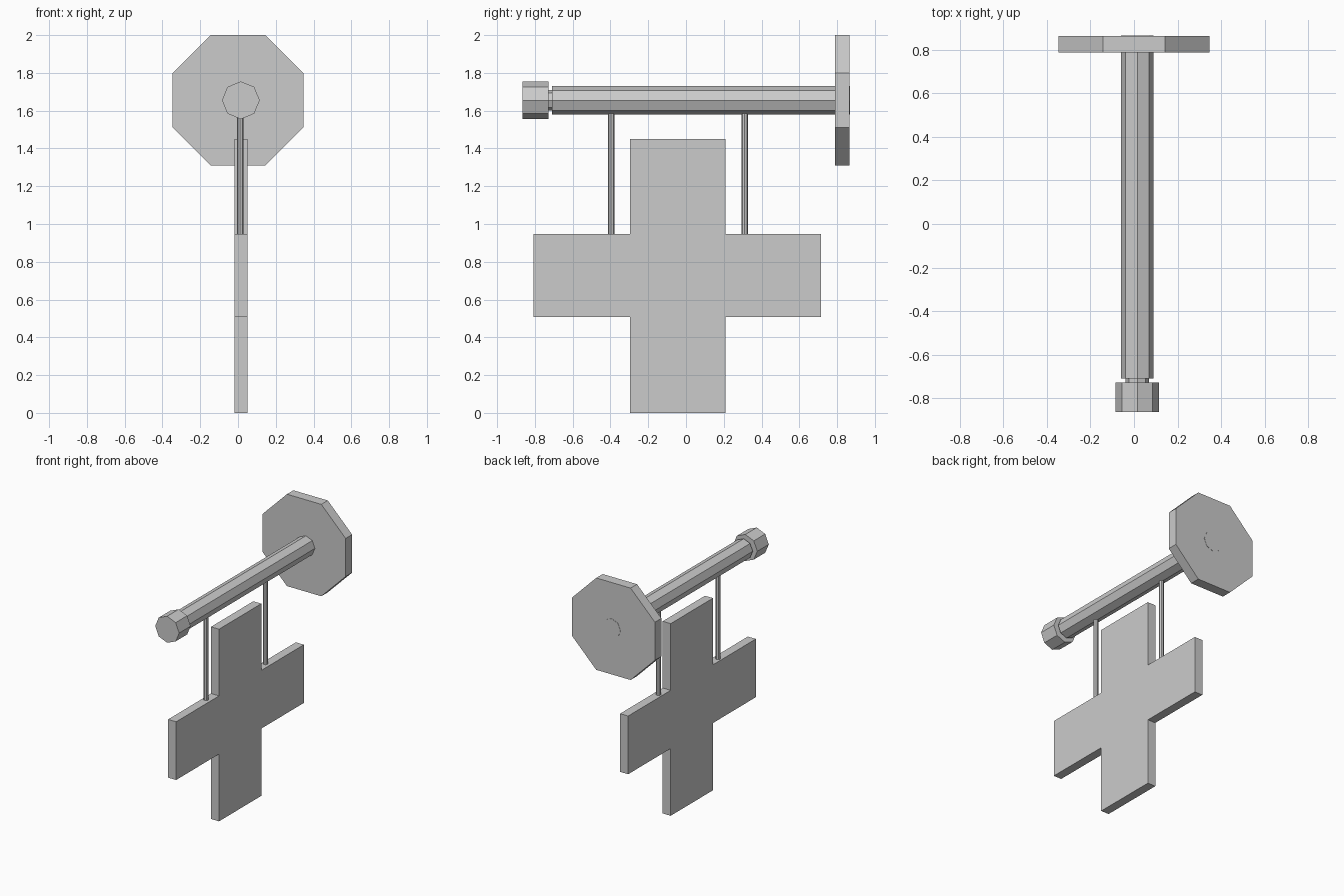
import bpy, bmesh
from math import pi, cos, sin

if "Cube" in bpy.data.objects:
    bpy.data.objects.remove(bpy.data.objects["Cube"])

ROD_X, ROD_Z = 0.015, 1.655


def finish(name, bm):
    bmesh.ops.recalc_face_normals(bm, faces=bm.faces)
    mesh = bpy.data.meshes.new(name)
    bm.to_mesh(mesh)
    bm.free()
    obj = bpy.data.objects.new(name, mesh)
    bpy.context.collection.objects.link(obj)
    return obj


def turned(name, profile, location, sides=8, phase=0.0, axis='Y'):
    """Capped faceted solid from (radius, position along axis) pairs."""
    bm = bmesh.new()
    rings = []
    for r, t in profile:
        ring = []
        for i in range(sides):
            a = phase + 2 * pi * i / sides
            u, v = r * cos(a), r * sin(a)
            ring.append(bm.verts.new((u, t, v) if axis == 'Y' else (u, v, t)))
        rings.append(ring)
    for a, b in zip(rings, rings[1:]):
        for i in range(sides):
            j = (i + 1) % sides
            bm.faces.new((a[i], a[j], b[j], b[i]))
    bm.faces.new(rings[0])
    bm.faces.new(rings[-1])
    obj = finish(name, bm)
    obj.location = location
    return obj


# Octagonal wall plate
turned("wall_plate", [(0.375, 0.788), (0.375, 0.865)], (0, 0, ROD_Z), phase=pi / 8)

# Rod with narrow neck and end cap
turned("rod", [(0.1, -0.865), (0.1, -0.728), (0.055, -0.728), (0.055, -0.71),
               (0.075, -0.71), (0.075, 0.867)], (ROD_X, 0, ROD_Z))

# Two thin hangers between rod and sign
for side, y in (("front", -0.396), ("back", 0.311)):
    turned(side + "_hanger", [(0.017, 0.935), (0.017, 1.62)], (0.011, y, 0), axis='Z')

# Cross-shaped sign board
y0, y1, y2, y3 = -0.807, -0.296, 0.208, 0.715
z0, z1, z2, z3 = 0.0, 0.507, 0.946, 1.449
outline = [(y1, z0), (y2, z0), (y2, z1), (y3, z1), (y3, z2), (y2, z2),
           (y2, z3), (y1, z3), (y1, z2), (y0, z2), (y0, z1), (y1, z1)]
bm = bmesh.new()
face = bm.faces.new([bm.verts.new((-0.018, y, z)) for y, z in outline])
ext = bmesh.ops.extrude_face_region(bm, geom=[face], use_keep_orig=True)
bmesh.ops.translate(bm, vec=(0.067, 0, 0),
                    verts=[e for e in ext["geom"] if isinstance(e, bmesh.types.BMVert)])
finish("cross_sign", bm)
